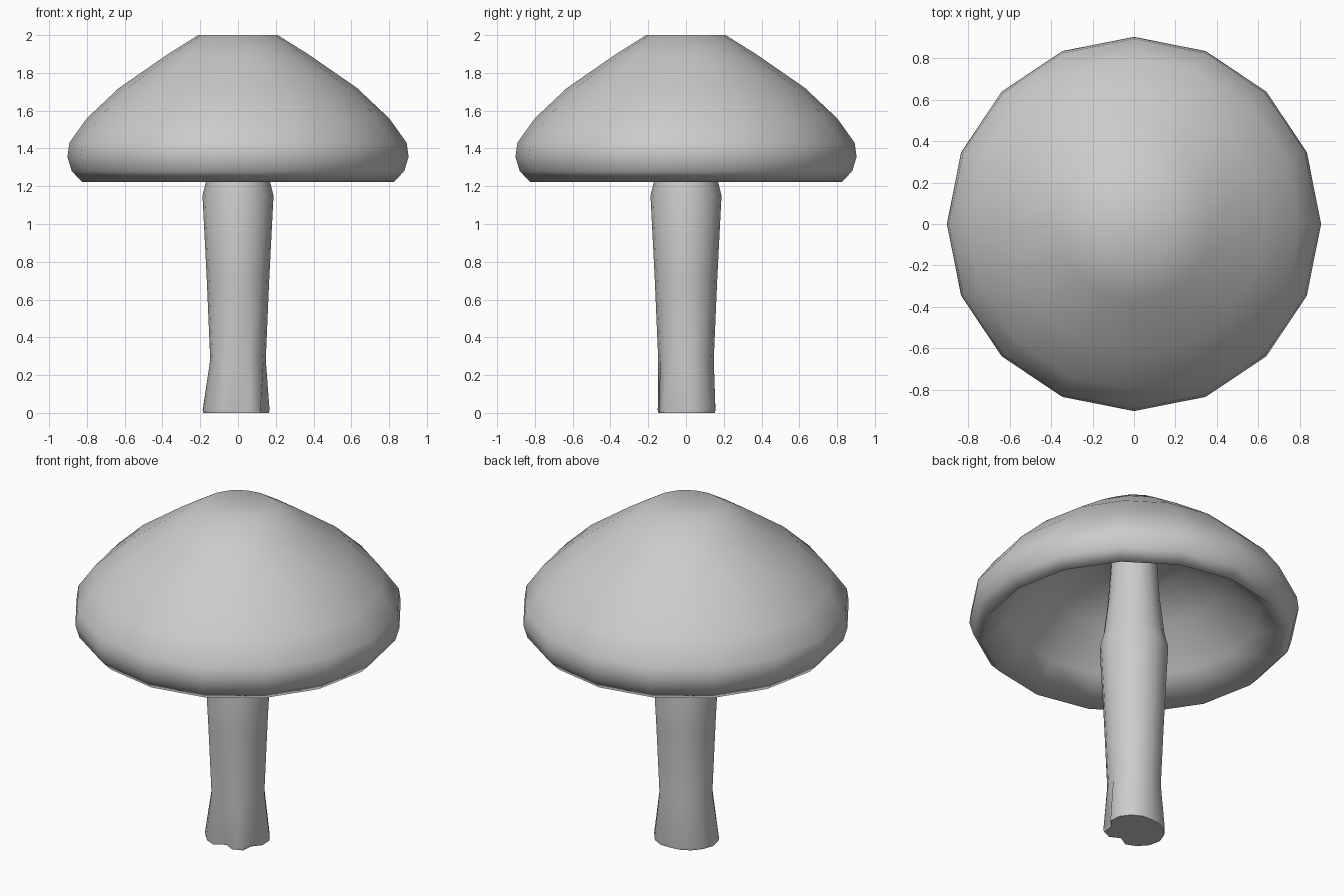
import bpy
import bmesh
from math import cos, sin, tau, radians

default = bpy.data.objects.get("Cube")
if default:
    bpy.data.objects.remove(default, do_unlink=True)

# Single plain grey
grey = bpy.data.materials.new("mid_grey")
grey.use_nodes = True
colour = (0.6, 0.6, 0.6, 1)
grey.diffuse_color = colour
grey.node_tree.nodes["Principled BSDF"].inputs["Base Color"].default_value = colour


def loft(name, rings, sharp_angle):
    """Skin a stack of (z, radii) rings and close both ends."""
    bm = bmesh.new()
    loops = []
    for z, radii in rings:
        n = len(radii)
        loops.append([bm.verts.new((r * cos(tau * i / n), r * sin(tau * i / n), z))
                      for i, r in enumerate(radii)])
    for low, high in zip(loops, loops[1:]):
        for i in range(n):
            j = (i + 1) % n
            bm.faces.new((low[i], low[j], high[j], high[i]))
    bm.faces.new(loops[0])
    bm.faces.new(loops[-1])
    bmesh.ops.recalc_face_normals(bm, faces=bm.faces)
    mesh = bpy.data.meshes.new(name)
    bm.to_mesh(mesh)
    bm.free()
    mesh.materials.append(grey)
    obj = bpy.data.objects.new(name, mesh)
    bpy.context.collection.objects.link(obj)
    bpy.ops.object.select_all(action='DESELECT')
    obj.select_set(True)
    bpy.context.view_layer.objects.active = obj
    bpy.ops.object.shade_smooth_by_angle(angle=radians(sharp_angle))
    return obj


# Cap: domed outside, softly rolled rim, hollow underside with a flat ceiling
cap_profile = [(0.21, 2.0), (0.37, 1.9), (0.63, 1.72), (0.80, 1.56),
               (0.893, 1.43), (0.903, 1.355), (0.88, 1.28), (0.825, 1.222),
               (0.69, 1.37), (0.50, 1.57), (0.28, 1.695), (0.14, 1.695)]
loft("cap", [(z, [r] * 16) for r, z in cap_profile], 170)

# Stem: uneven flared foot with notches at the front, swelling under the cap
foot = [0.167, 0.178, 0.175, 0.168, 0.156, 0.16, 0.168, 0.176,
        0.187, 0.185, 0.175, 0.162, 0.112, 0.155, 0.168, 0.135]
stem_profile = [(0.28, 0.147), (0.70, 0.165), (1.15, 0.188), (1.23, 0.168),
                (1.45, 0.142), (1.74, 0.122)]
loft("stem", [(0, [r * 0.98 for r in foot]), (0.015, foot)]
     + [(z, [r] * 16) for z, r in stem_profile], 60)
